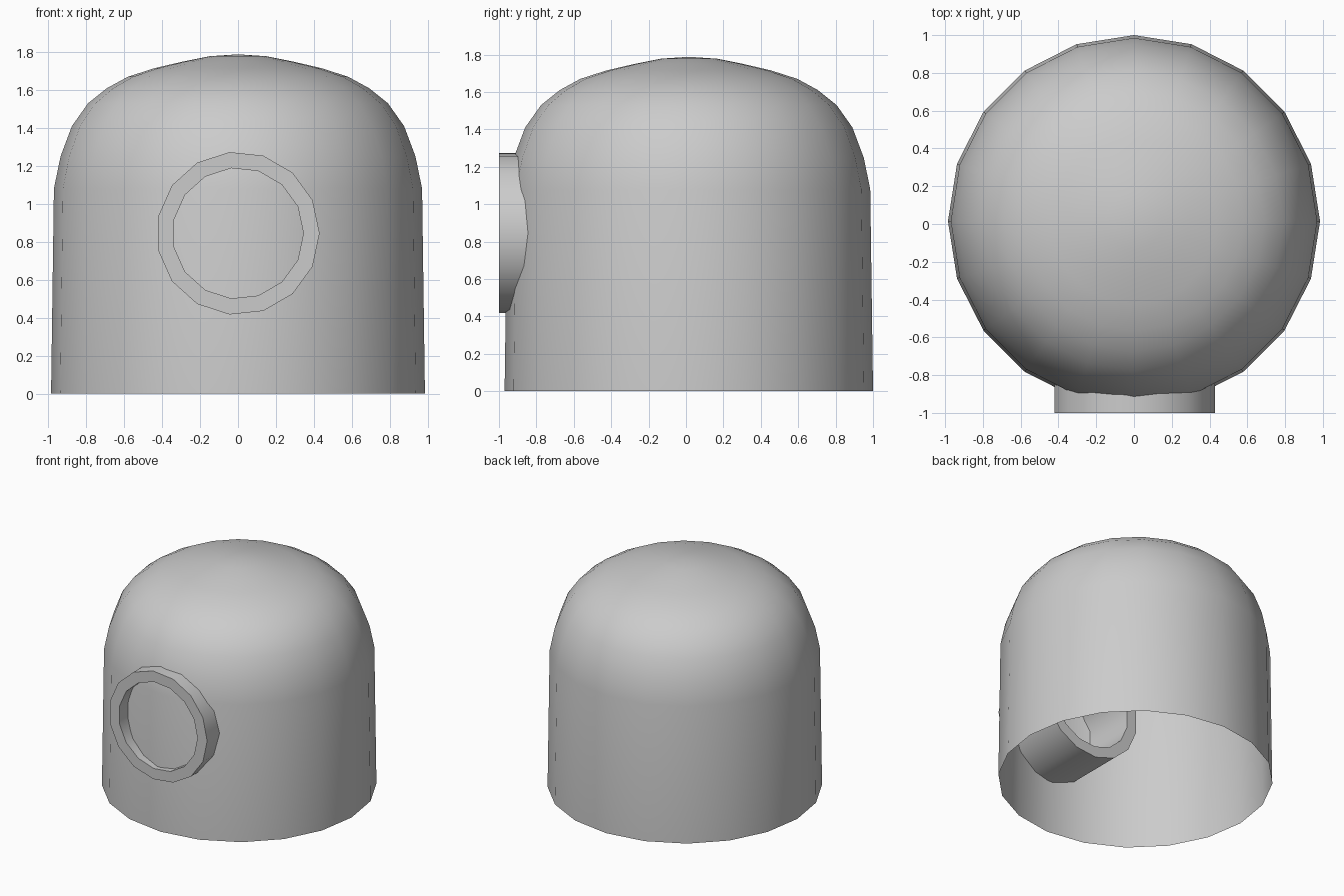
import bpy, bmesh
from math import sin, cos, tau, radians

if "Cube" in bpy.data.objects:
    bpy.data.objects.remove(bpy.data.objects["Cube"])


def lathe(name, profile, sides, place, closed=False):
    """Revolve (radius, height) points; place(a, b, h) maps them to space."""
    bm = bmesh.new()
    rings = []
    for r, h in profile:
        if r == 0:
            rings.append([bm.verts.new(place(0, 0, h))] * sides)
        else:
            rings.append([bm.verts.new(place(r * cos(tau * i / sides), r * sin(tau * i / sides), h))
                          for i in range(sides)])
    pairs = list(zip(rings, rings[1:]))
    if closed:
        pairs.append((rings[-1], rings[0]))
    for lo, hi in pairs:
        for i in range(sides):
            j = (i + 1) % sides
            quad = [lo[i], lo[j], hi[j], hi[i]]
            bm.faces.new(list(dict.fromkeys(quad)))
    bmesh.ops.recalc_face_normals(bm, faces=bm.faces)
    mesh = bpy.data.meshes.new(name)
    bm.to_mesh(mesh)
    bm.free()
    obj = bpy.data.objects.new(name, mesh)
    bpy.context.collection.objects.link(obj)
    bpy.ops.object.select_all(action='DESELECT')
    obj.select_set(True)
    bpy.context.view_layer.objects.active = obj
    bpy.ops.object.shade_smooth_by_angle(angle=radians(40))
    return obj


# Domed shell, a single skin open at the bottom
dome_profile = [(0.985, 0), (0.97, 1.08), (0.935, 1.25), (0.875, 1.41), (0.79, 1.53),
                (0.69, 1.61), (0.58, 1.67), (0.44, 1.715), (0.29, 1.75), (0.15, 1.778), (0, 1.788)]
lathe("dome_shell", dome_profile, 20, lambda a, b, h: (a, b + 0.015, h))

# Front collar, a thick tube running through the shell wall
collar_profile = [(0.43, -1.0), (0.43, -0.48), (0.345, -0.48), (0.345, -1.0)]
lathe("front_collar", collar_profile, 15, lambda a, b, h: (a, h, b + 0.845), closed=True)
